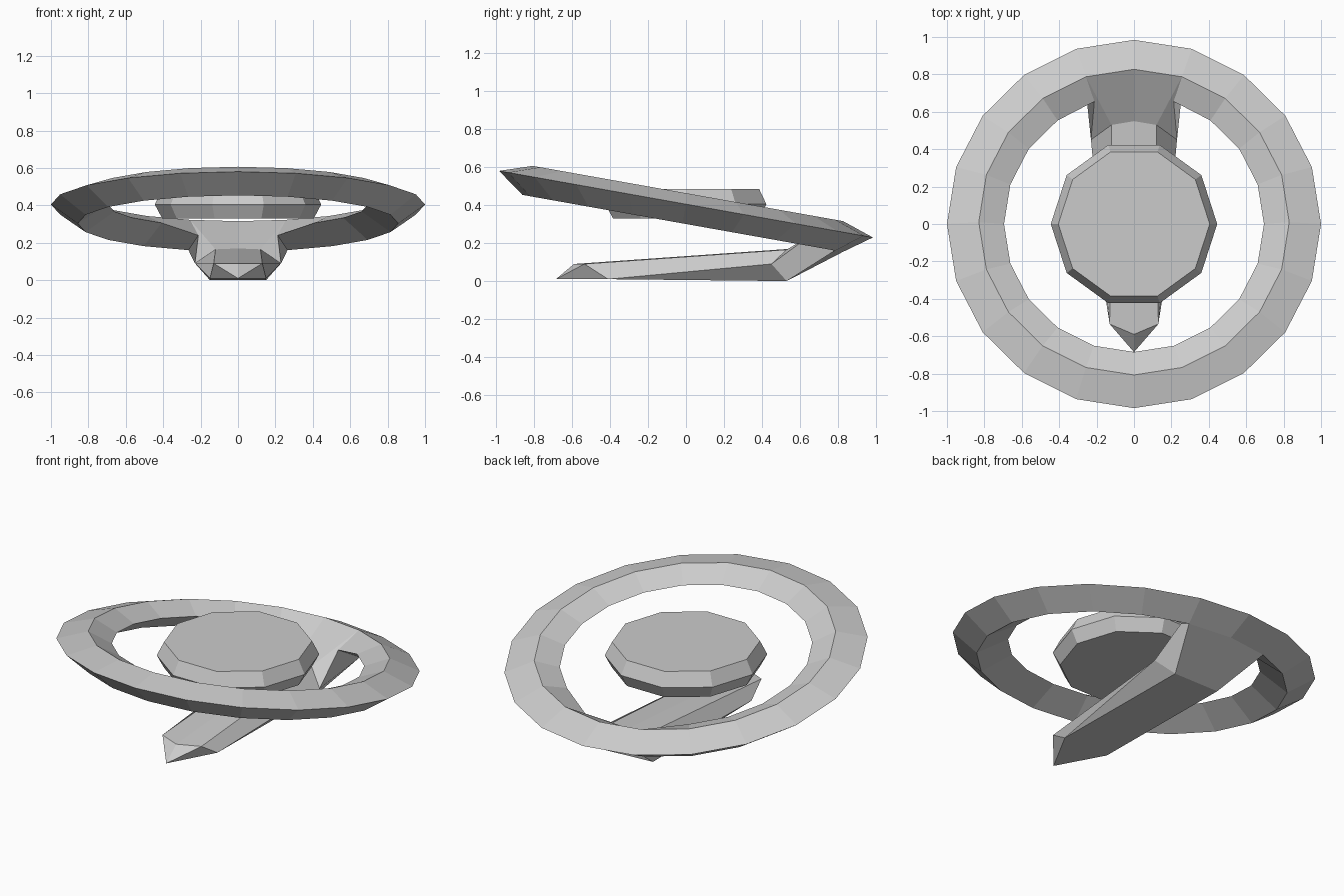
import bpy, bmesh
from math import sin, cos, radians, pi
from mathutils import Vector, Matrix

if "Cube" in bpy.data.objects:
    bpy.data.objects.remove(bpy.data.objects["Cube"])


def finish(bm, name):
    bmesh.ops.recalc_face_normals(bm, faces=bm.faces[:])
    me = bpy.data.meshes.new(name)
    bm.to_mesh(me)
    bm.free()
    ob = bpy.data.objects.new(name, me)
    bpy.context.collection.objects.link(ob)
    return ob


def loop(bm, r, z, n, mat=Matrix()):
    return [bm.verts.new(mat @ Vector((r * cos(2 * pi * i / n), r * sin(2 * pi * i / n), z)))
            for i in range(n)]


# Tilted ring: diamond cross-section (radius, height), 20 sides
N = 20
tilt = Matrix.Translation((0, 0, 0.405)) @ Matrix.Rotation(radians(-10.1), 4, 'X')
bm = bmesh.new()
outer, peak, inner, under = [loop(bm, r, z, N, tilt) for r, z in
                             [(1, 0), (0.83, 0.057), (0.695, 0), (0.857, -0.103)]]

# Inner ring corners are pulled down where the neck joins
inner[4].co = (0.212, 0.655, 0.24)
inner[6].co = (-0.212, 0.655, 0.24)
rings = [outer, peak, inner, under]
for a in range(4):
    p, q = rings[a], rings[(a + 1) % 4]
    for i in range(N):
        if a in (1, 2) and i in (4, 5):   # opening for the neck
            continue
        j = (i + 1) % N
        bm.faces.new((p[i], p[j], q[j], q[i]))
bm.verts.remove(inner[5])


# Foot bar and neck: each entry holds the right and left vertex
def pair(x, y, z):
    right = bm.verts.new((x, y, z))
    return (right, bm.verts.new((-x, y, z)) if x else right)


nose = pair(0, -0.685, 0.01)
ridge = pair(0, -0.59, 0.09)
shoulder = pair(0.13, -0.535, 0.09)
low = pair(0.15, -0.41, 0.01)
top_mid = pair(0, 0.55, 0.17)
top_back = pair(0.12, 0.53, 0.165)
chine = pair(0.23, 0.45, 0.09)
heel = pair(0.15, 0.53, 0.0)
ring_top = (peak[4], peak[6])
ring_mid = (peak[5], peak[5])
ring_in = (inner[4], inner[6])
ring_low = (under[4], under[6])

for f in [(nose, shoulder, ridge), (nose, low, shoulder),
          (ridge, shoulder, top_back, top_mid),
          (shoulder, low, chine, top_back), (low, heel, chine),
          (top_mid, top_back, ring_top, ring_mid),
          (top_back, chine, ring_in, ring_top),
          (chine, heel, ring_low, ring_in)]:
    for s in (0, 1):
        bm.faces.new([p[s] for p in f])
# Flat underside and back of the neck
bm.faces.new((nose[0], low[0], heel[0], heel[1], low[1]))
bm.faces.new((heel[0], ring_low[0], under[5], ring_low[1], heel[1]))
finish(bm, "ring_and_stand")

# Floating ten-sided disc
bm = bmesh.new()
levels = [loop(bm, r, z, 10) for r, z in [(0.405, 0.33), (0.445, 0.405), (0.405, 0.485)]]
for p, q in zip(levels, levels[1:]):
    for i in range(10):
        j = (i + 1) % 10
        bm.faces.new((p[i], p[j], q[j], q[i]))
bm.faces.new(levels[0])
bm.faces.new(levels[-1])
finish(bm, "centre_disc")
